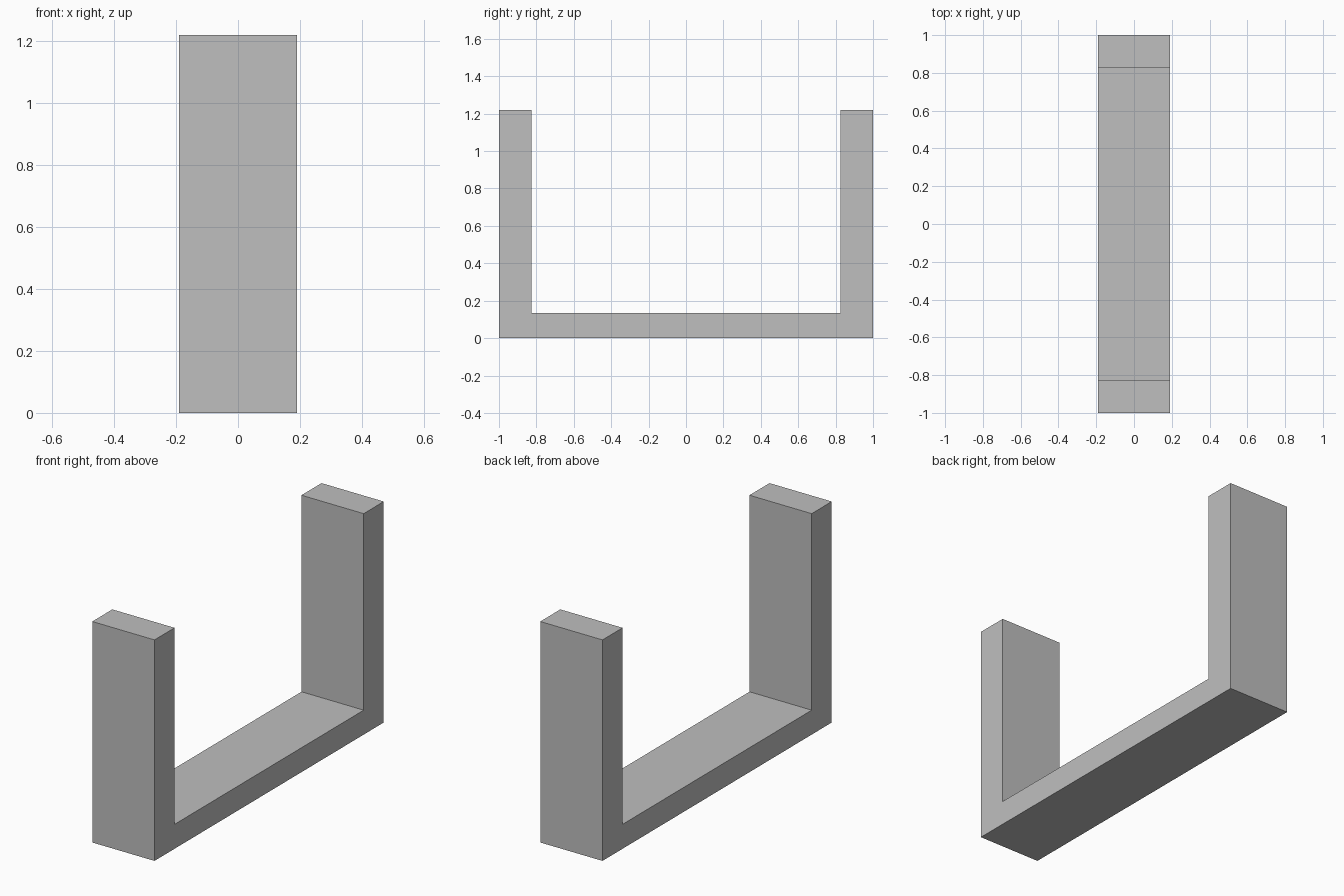
import bpy
import bmesh

cube = bpy.data.objects.get("Cube")
if cube:
    bpy.data.objects.remove(cube, do_unlink=True)

HALF_WIDTH, HALF_LENGTH, HEIGHT = 0.19, 1.0, 1.22
INNER, FLOOR = 0.825, 0.135

# Plain grey material
grey = bpy.data.materials.new("plain_grey")
grey.use_nodes = True
colour = (0.52, 0.52, 0.52, 1)
grey.diffuse_color = colour
grey.node_tree.nodes["Principled BSDF"].inputs["Base Color"].default_value = colour

# U-shaped profile: one half, then its mirror
half = [(HALF_LENGTH, 0), (HALF_LENGTH, HEIGHT), (INNER, HEIGHT), (INNER, FLOOR)]
profile = half + [(-y, z) for y, z in reversed(half)]

# Extrude the profile across the width
bm = bmesh.new()
face = bm.faces.new([bm.verts.new((-HALF_WIDTH, y, z)) for y, z in profile])
result = bmesh.ops.extrude_face_region(bm, geom=[face])
moved = [v for v in result["geom"] if isinstance(v, bmesh.types.BMVert)]
bmesh.ops.translate(bm, verts=moved, vec=(2 * HALF_WIDTH, 0, 0))
bmesh.ops.recalc_face_normals(bm, faces=bm.faces)

mesh = bpy.data.meshes.new("u_bracket")
bm.to_mesh(mesh)
bm.free()
mesh.materials.append(grey)
bracket = bpy.data.objects.new("u_bracket", mesh)
bpy.context.collection.objects.link(bracket)
